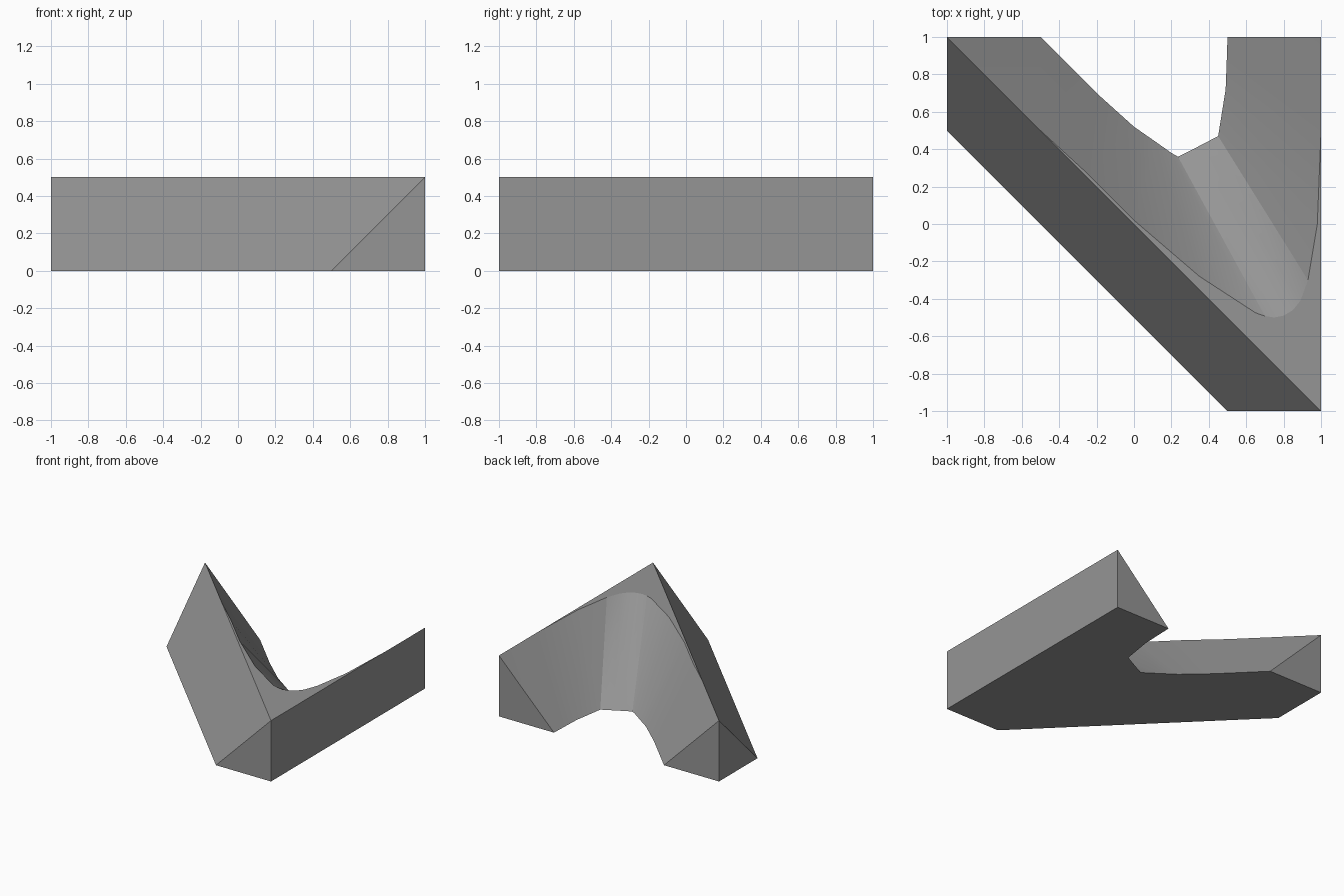
import bpy, bmesh

if "Cube" in bpy.data.objects:
    bpy.data.objects.remove(bpy.data.objects["Cube"])

H = 0.5
# Rim and foot of the inner curved slope, paired from the left end to the right end
rim = [(-1, 1), (-.5, .5), (-.26, .28), (0, .02), (.35, -.28), (.65, -.475), (.70, -.492), (.75, -.5),
       (.80, -.49), (.85, -.46), (.89, -.41), (.93, -.3), (.98, 0), (1, .5), (1, 1)]
foot = [(-.5, 1), (-.3, .8), (-.2, .7), (0, .52), (.115, .44), (.2, .38), (.235, .36), (.28, .382),
        (.32, .402), (.36, .423), (.41, .449), (.45, .47), (.49, .72), (.496, .88), (.5, 1)]

bm = bmesh.new()
top = [bm.verts.new((x, y, H)) for x, y in rim]
low = [bm.verts.new((x, y, 0)) for x, y in foot]
front_top = bm.verts.new((1, -1, H))
left_back, left_foot, front_foot, front_right, right_back = [
    bm.verts.new((x, y, 0)) for x, y in [(-1, 1), (-1, .5), (.5, -1), (1, -1), (1, 1)]]

# Inner curved slope
for i in range(len(rim) - 1):
    bm.faces.new((top[i], low[i], low[i + 1], top[i + 1]))
# Flat ledge along the corner, underside and outer slope
bm.faces.new([front_top] + top[-2:0:-1])
bm.faces.new(low + [right_back, front_right, front_foot, left_foot, left_back])
bm.faces.new((top[0], left_foot, front_foot, front_top, top[1]))
# Right wall and triangular ends
bm.faces.new((front_top, front_right, right_back, top[-1], top[-2]))
bm.faces.new((front_foot, front_right, front_top))
bm.faces.new((left_foot, left_back, top[0]))
bm.faces.new((left_back, low[0], top[0]))
bm.faces.new((low[-1], right_back, top[-1]))
bmesh.ops.triangulate(bm, faces=bm.faces[:])
bmesh.ops.recalc_face_normals(bm, faces=bm.faces[:])

mesh = bpy.data.meshes.new("corner_ramp")
bm.to_mesh(mesh)
bm.free()
ramp = bpy.data.objects.new("corner_ramp", mesh)
bpy.context.collection.objects.link(ramp)

grey = bpy.data.materials.new("mid grey")
grey.diffuse_color = (0.3, 0.3, 0.3, 1)
grey.use_nodes = True
grey.node_tree.nodes["Principled BSDF"].inputs["Base Color"].default_value = grey.diffuse_color
mesh.materials.append(grey)

bpy.context.view_layer.objects.active = ramp
ramp.select_set(True)
bpy.ops.object.shade_smooth_by_angle(angle=0.44)
